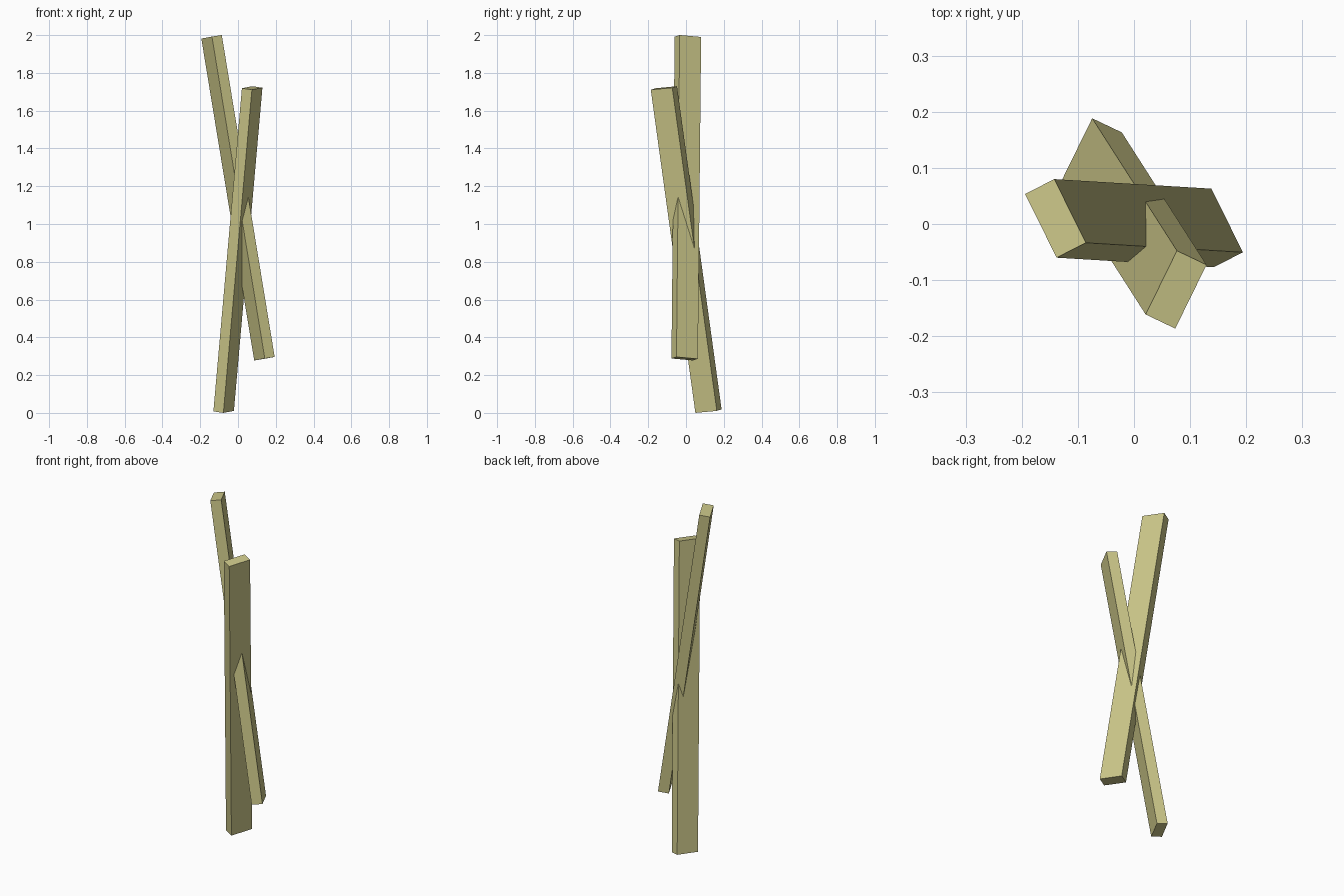
import bpy
from mathutils import Vector, Matrix

if "Cube" in bpy.data.objects:
    bpy.data.objects.remove(bpy.data.objects["Cube"])

wood = bpy.data.materials.new("pale_wood")
wood.diffuse_color = (0.60, 0.57, 0.25, 1)
wood.use_nodes = True
wood.node_tree.nodes["Principled BSDF"].inputs["Base Color"].default_value = wood.diffuse_color


def plank(name, bottom, top, width_hint, width=0.127, thick=0.059):
    """Square-cut plank running from bottom to top, wide side along width_hint."""
    a, b = Vector(bottom), Vector(top)
    z = (b - a).normalized()
    y = Vector(width_hint)
    y = (y - z * y.dot(z)).normalized()
    x = y.cross(z)
    rot = Matrix((x, y, z)).transposed().to_4x4()
    bpy.ops.mesh.primitive_cube_add(size=1)
    ob = bpy.context.object
    ob.name = name
    ob.data.transform(Matrix.Diagonal((thick, width, (b - a).length, 1)))
    ob.matrix_world = Matrix.Translation((a + b) / 2) @ rot
    ob.data.materials.append(wood)


# Two crossed planks leaning through each other
plank("raised_plank", (0.140, -0.007, 0.287), (-0.140, 0.010, 1.991), (0.056, -0.113, 0.010))
plank("standing_plank", (-0.076, 0.119, 0.0094), (0.075, -0.117, 1.720), (0.056, 0.114, 0.011))
